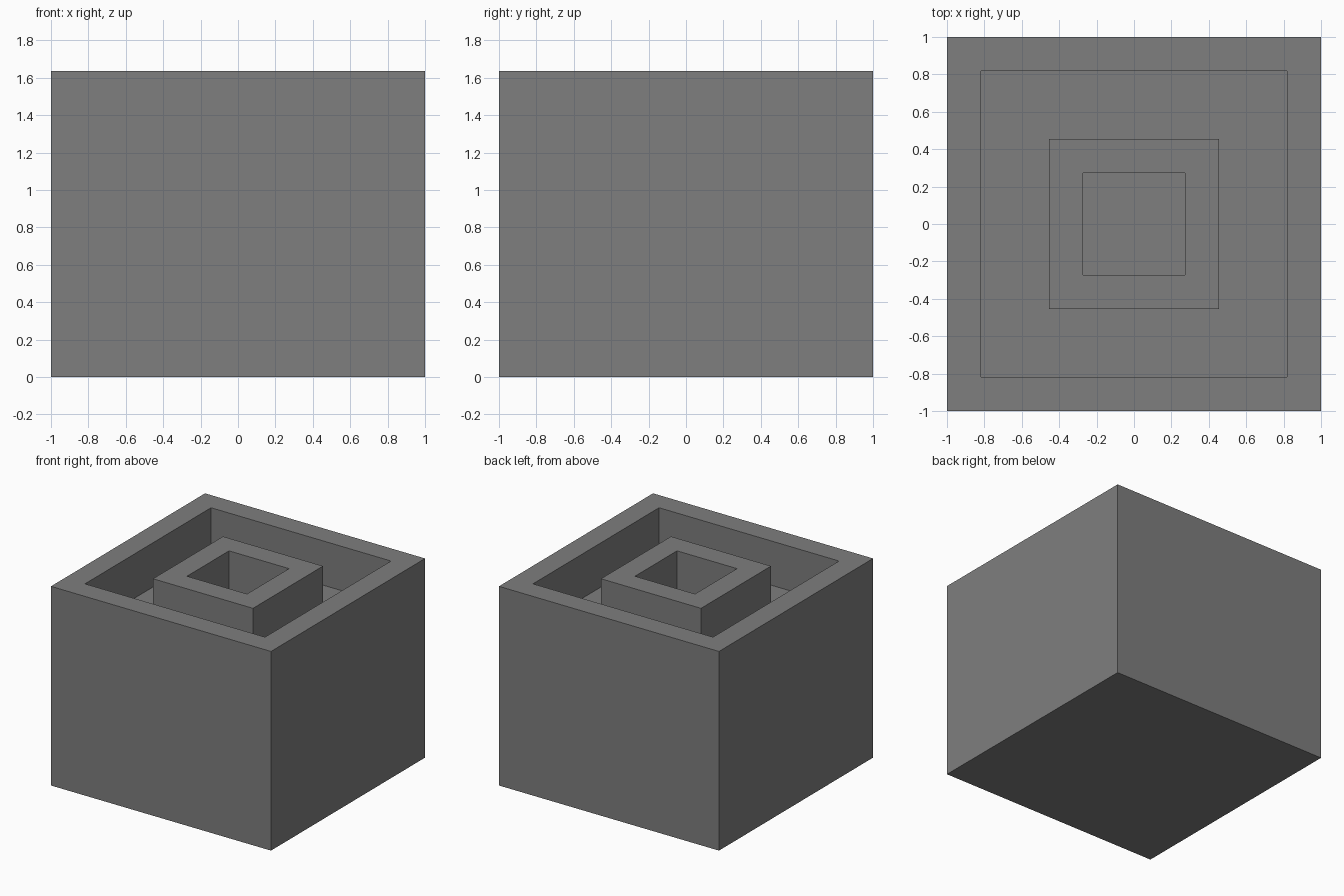
import bpy
import bmesh

# Remove the default object
cube = bpy.data.objects.get("Cube")
if cube:
    bpy.data.objects.remove(cube, do_unlink=True)

# Proportions: the wall is one eleventh of the width
UNIT = 2 / 11
TOP = 9 * UNIT
FLOOR = 7 * UNIT

# Single grey material
grey = bpy.data.materials.new("plain_grey")
grey.use_nodes = True
colour = (0.21, 0.21, 0.21, 1)
grey.diffuse_color = colour
grey.node_tree.nodes["Principled BSDF"].inputs["Base Color"].default_value = colour


def square_loop(bm, half, z):
    """Four vertices of a square, counter-clockwise from above."""
    corners = ((-1, -1), (1, -1), (1, 1), (-1, 1))
    return [bm.verts.new((x * half, y * half, z)) for x, y in corners]


# Profile from the base, over the rim, through the moat, into the centre well
outer, rim = 5.5 * UNIT, 4.5 * UNIT
collar, well = 2.5 * UNIT, 1.5 * UNIT
profile = [
    (outer, 0), (outer, TOP),
    (rim, TOP), (rim, FLOOR),
    (collar, FLOOR), (collar, TOP),
    (well, TOP), (well, FLOOR),
]

bm = bmesh.new()
loops = [square_loop(bm, half, z) for half, z in profile]
for low, high in zip(loops, loops[1:]):
    for i in range(4):
        j = (i + 1) % 4
        bm.faces.new((low[i], low[j], high[j], high[i]))

# Base and well floor
bm.faces.new(reversed(loops[0]))
bm.faces.new(loops[-1])

mesh = bpy.data.meshes.new("block_with_moat_and_collar")
bm.to_mesh(mesh)
bm.free()
mesh.materials.append(grey)
block = bpy.data.objects.new("block_with_moat_and_collar", mesh)
bpy.context.collection.objects.link(block)
